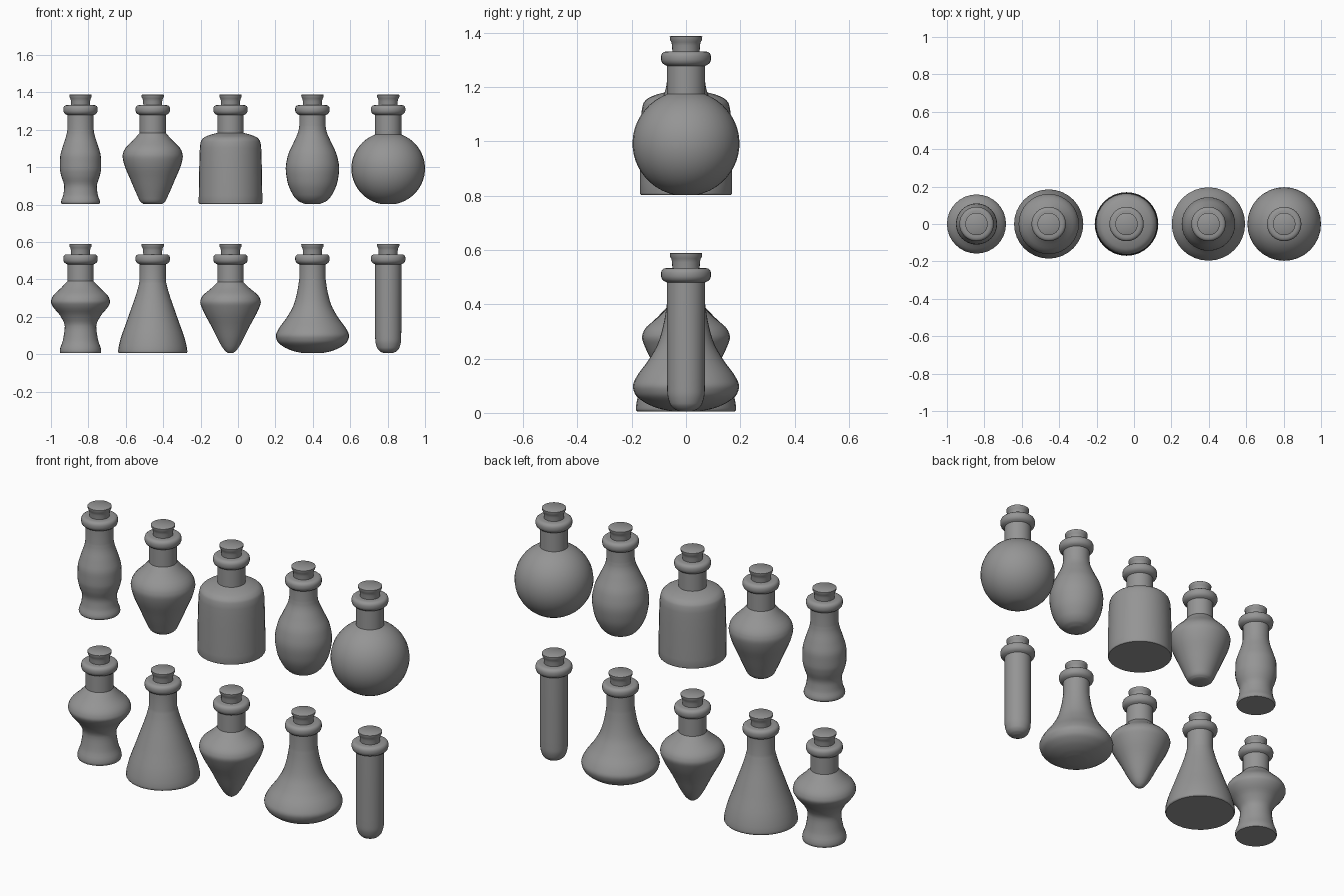
import bpy
import bmesh
import math

default_cube = bpy.data.objects.get("Cube")
if default_cube:
    bpy.data.objects.remove(default_cube, do_unlink=True)

SEGMENTS = 32
COLUMNS = (-0.842, -0.456, -0.04, 0.398, 0.803)
UPPER_SHELF = 0.803
LOWER_SHELF = 0.005
NECK = 0.07

grey = bpy.data.materials.new("plain grey")
grey.use_nodes = True
grey.diffuse_color = (0.3, 0.3, 0.3, 1)
shader = next(n for n in grey.node_tree.nodes if n.type == 'BSDF_PRINCIPLED')
shader.inputs["Base Color"].default_value = (0.3, 0.3, 0.3, 1)


def smooth_profile(points, steps=4):
    """Monotone cubic through (height, radius) points, without overshoot."""
    count = len(points)
    secants = [(b[1] - a[1]) / (b[0] - a[0]) for a, b in zip(points, points[1:])]
    slopes = [secants[0]]
    for before, after in zip(secants, secants[1:]):
        same_way = before * after > 0
        slopes.append(2 * before * after / (before + after) if same_way else 0)
    slopes.append(secants[-1])
    result = []
    for i in range(count - 1):
        (za, ra), (zb, rb) = points[i], points[i + 1]
        gap = zb - za
        for step in range(steps):
            t = step / steps
            u = 1 - t
            radius = (ra * u * u * (1 + 2 * t) + rb * t * t * (3 - 2 * t)
                      + gap * t * u * (slopes[i] * u - slopes[i + 1] * t))
            result.append((za + gap * t, radius))
    return result + [points[-1]]


def revolve(name, profile, x, z):
    """Spin a closed-ended (height, radius) profile about the vertical axis."""
    profile = [(profile[0][0], 0)] + profile + [(profile[-1][0], 0)]
    bm = bmesh.new()
    verts = [bm.verts.new((r, 0, h)) for h, r in profile]
    edges = [bm.edges.new(pair) for pair in zip(verts, verts[1:])]
    bmesh.ops.spin(bm, geom=verts + edges, cent=(0, 0, 0), axis=(0, 0, 1),
                   angle=2 * math.pi, steps=SEGMENTS, use_duplicate=False)
    bmesh.ops.remove_doubles(bm, verts=bm.verts[:], dist=0.0002)
    bmesh.ops.recalc_face_normals(bm, faces=bm.faces[:])
    mesh = bpy.data.meshes.new(name)
    bm.to_mesh(mesh)
    bm.free()
    mesh.materials.append(grey)
    obj = bpy.data.objects.new(name, mesh)
    obj.location = (x, 0, z)
    bpy.context.collection.objects.link(obj)
    bpy.ops.object.select_all(action='DESELECT')
    obj.select_set(True)
    bpy.context.view_layer.objects.active = obj
    bpy.ops.object.shade_smooth_by_angle(angle=math.radians(40))
    return obj


# Rolled lip and flared stopper shared by every bottle
LIP = [(0.475, NECK), (0.48, 0.08), (0.487, 0.088), (0.498, 0.092),
       (0.512, 0.092), (0.521, 0.089), (0.527, 0.082), (0.529, 0.07)]
STOPPER = [(0.51, 0.05), (0.55, 0.051), (0.563, 0.054), (0.571, 0.059),
           (0.583, 0.06), (0.585, 0.057)]


def bottle(name, column, shelf, body, smooth=True):
    x = COLUMNS[column]
    body = smooth_profile(body) if smooth else body
    revolve(name, body + LIP, x, shelf)
    revolve(name + "_stopper", STOPPER, x, shelf)


# Lower row
bottle("waisted_diamond_bottle", 0, LOWER_SHELF,
       [(0, 0.108), (0.012, 0.111), (0.07, 0.094), (0.145, 0.084), (0.2, 0.108),
        (0.25, 0.148), (0.275, 0.158), (0.3, 0.151), (0.35, 0.103), (0.385, NECK)])
bottle("conical_flask", 1, LOWER_SHELF,
       [(0, 0.18), (0.008, 0.185), (0.04, 0.181), (0.19, 0.132),
        (0.33, 0.084), (0.385, NECK)])
bottle("pointed_bottle", 2, LOWER_SHELF,
       [(0, 0.012), (0.012, 0.028), (0.04, 0.049), (0.14, 0.1), (0.24, 0.152),
        (0.273, 0.162), (0.3, 0.154), (0.35, 0.1), (0.38, NECK)])
bottle("squat_bulb_flask", 3, LOWER_SHELF,
       [(0, 0.05), (0.012, 0.103), (0.035, 0.155), (0.065, 0.188), (0.093, 0.196),
        (0.125, 0.184), (0.19, 0.138), (0.26, 0.1), (0.34, 0.079), (0.4, NECK)])
bottle("test_tube", 4, LOWER_SHELF,
       [(0, 0.022), (0.01, 0.044), (0.03, 0.06), (0.07, 0.069), (0.12, NECK)])

# Upper row
bottle("curvy_bottle", 0, UPPER_SHELF,
       [(0, 0.1), (0.01, 0.104), (0.05, 0.092), (0.095, 0.087), (0.15, 0.103),
        (0.19, 0.11), (0.25, 0.109), (0.31, 0.094), (0.37, 0.075), (0.4, NECK)])
bottle("shouldered_vase_bottle", 1, UPPER_SHELF,
       [(0, 0.05), (0.012, 0.066), (0.04, 0.08), (0.13, 0.119), (0.22, 0.155),
        (0.255, 0.161), (0.285, 0.154), (0.35, 0.096), (0.38, NECK)])
bottle("straight_jar", 2, UPPER_SHELF,
       [(0, 0.166), (0.006, 0.17), (0.16, 0.168), (0.3, 0.164), (0.335, 0.158),
        (0.355, 0.142), (0.37, 0.108), (0.38, NECK)])
bottle("egg_bottle", 3, UPPER_SHELF,
       [(0, 0.04), (0.015, 0.074), (0.05, 0.105), (0.12, 0.134), (0.19, 0.143),
        (0.26, 0.131), (0.33, 0.1), (0.39, 0.075), (0.42, NECK)])

# Round flask: a ball cut flat below and meeting the neck above
BALL = 0.197
BALL_TURNS = 20
low, high = math.asin(0.04 / BALL), math.pi - math.asin(NECK / BALL)
angles = [low + (high - low) * i / BALL_TURNS for i in range(BALL_TURNS + 1)]
ball = [(0.19 - 0.194 * math.cos(a), BALL * math.sin(a)) for a in angles]
bottle("round_flask", 4, UPPER_SHELF, ball, smooth=False)
